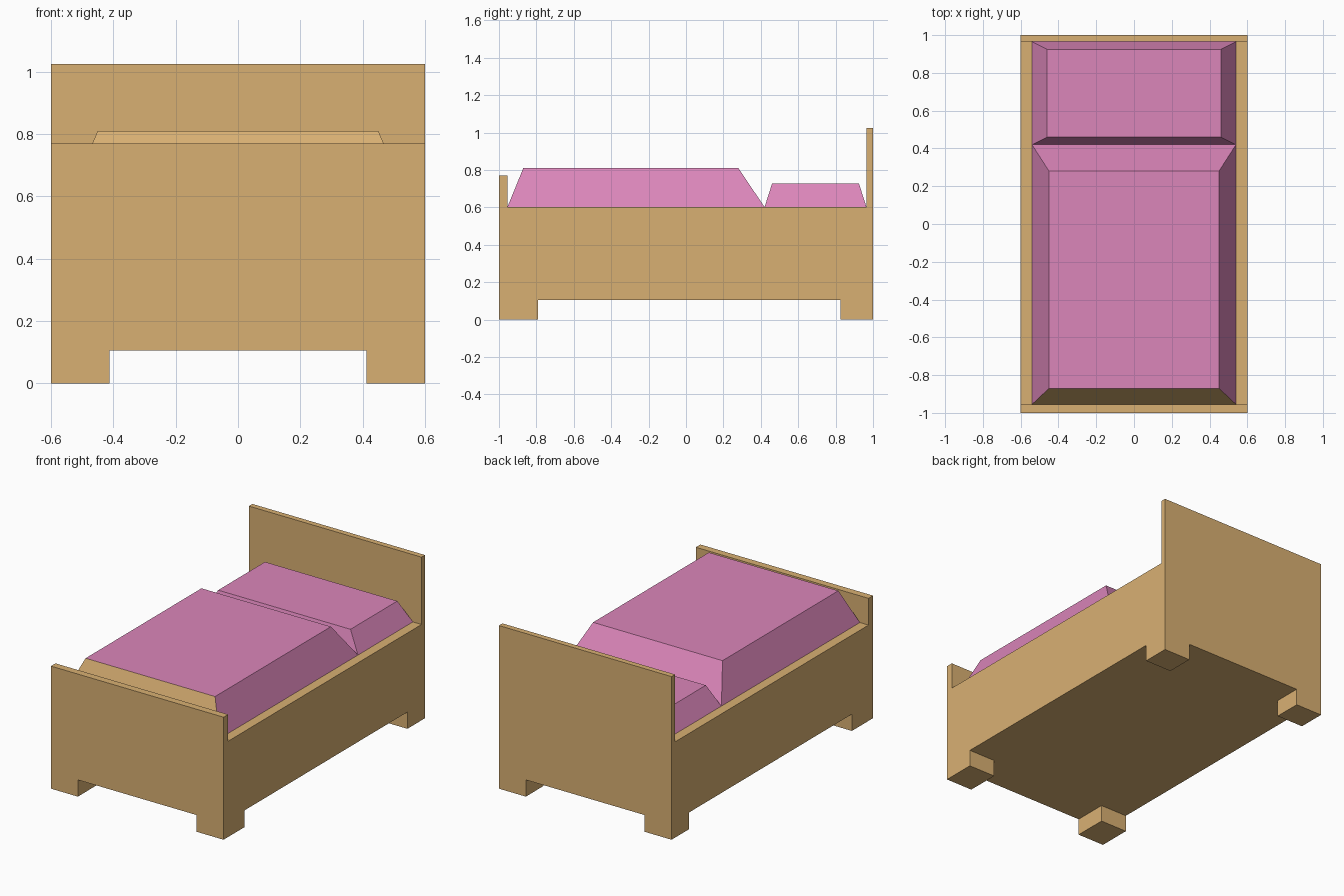
import bpy
import bmesh

if "Cube" in bpy.data.objects:
    bpy.data.objects.remove(bpy.data.objects["Cube"])


def material(name, rgb):
    mat = bpy.data.materials.new(name)
    mat.diffuse_color = (*rgb, 1)
    mat.use_nodes = True
    mat.node_tree.nodes["Principled BSDF"].inputs["Base Color"].default_value = mat.diffuse_color
    return mat


def add_object(name, bm, mats):
    bmesh.ops.recalc_face_normals(bm, faces=bm.faces[:])
    mesh = bpy.data.meshes.new(name)
    bm.to_mesh(mesh)
    bm.free()
    for m in mats:
        mesh.materials.append(m)
    obj = bpy.data.objects.new(name, mesh)
    bpy.context.collection.objects.link(obj)
    return obj


def tapered_block(name, base, top, z0, z1, mats):
    """Block with sloping sides; base and top are (half width, front y, back y)."""
    bm = bmesh.new()
    rings = []
    for (w, y0, y1), z in ((base, z0), (top, z1)):
        rings.append([bm.verts.new((x, y, z))
                      for x, y in ((-w, y0), (w, y0), (w, y1), (-w, y1))])
    low, high = rings
    bm.faces.new(low[::-1])
    bm.faces.new(high)
    sides = [bm.faces.new((low[i], low[(i + 1) % 4], high[(i + 1) % 4], high[i]))
             for i in range(4)]
    # With a second material, the front slope uses it
    sides[0].material_index = len(mats) - 1
    return add_object(name, bm, mats)


wood = material("wood", (0.694, 0.434, 0.171))
pink = material("pink_bedding", (0.71, 0.238, 0.49))

HALF_W, UNDER, DECK = 0.6, 0.105, 0.602
LEG_X, LEG_FRONT, LEG_BACK = 0.413, -0.79, 0.825

# Bed frame: side profile with footboard and headboard, extruded across the width
profile = [(-1, UNDER), (1, UNDER), (1, 1.025), (0.965, 1.025),
           (0.965, DECK), (-0.955, DECK), (-0.955, 0.77), (-1, 0.77)]
bm = bmesh.new()
side = bm.faces.new([bm.verts.new((-HALF_W, y, z)) for y, z in profile])
ext = bmesh.ops.extrude_face_region(bm, geom=[side])
bmesh.ops.translate(bm, vec=(2 * HALF_W, 0, 0),
                    verts=[v for v in ext["geom"] if isinstance(v, bmesh.types.BMVert)])
bmesh.ops.recalc_face_normals(bm, faces=bm.faces[:])

# Legs: divide the underside and pull its four corners down to the floor
for co, no in (((LEG_X, 0, 0), (1, 0, 0)), ((-LEG_X, 0, 0), (1, 0, 0)),
               ((0, LEG_FRONT, 0), (0, 1, 0)), ((0, LEG_BACK, 0), (0, 1, 0))):
    bmesh.ops.bisect_plane(bm, geom=bm.verts[:] + bm.edges[:] + bm.faces[:],
                           plane_co=co, plane_no=no)
corners = []
for f in bm.faces:
    c = f.calc_center_median()
    if (max(v.co.z for v in f.verts) < UNDER + 1e-4 and abs(c.x) > LEG_X
            and not LEG_FRONT < c.y < LEG_BACK):
        corners.append(f)
feet = bmesh.ops.extrude_discrete_faces(bm, faces=corners)["faces"]
for v in {v for f in feet for v in f.verts}:
    v.co.z = 0
bmesh.ops.remove_doubles(bm, verts=bm.verts[:], dist=1e-5)
bmesh.ops.dissolve_limit(bm, angle_limit=0.01, verts=bm.verts[:], edges=bm.edges[:])
add_object("bed_frame", bm, [wood])

# Bedding: mattress cover with a wooden foot slope, and pillow
tapered_block("mattress", (0.54, -0.955, 0.42), (0.45, -0.87, 0.28), DECK, 0.81, [pink, wood])
tapered_block("pillow", (0.54, 0.42, 0.965), (0.46, 0.46, 0.925), DECK, 0.727, [pink])
